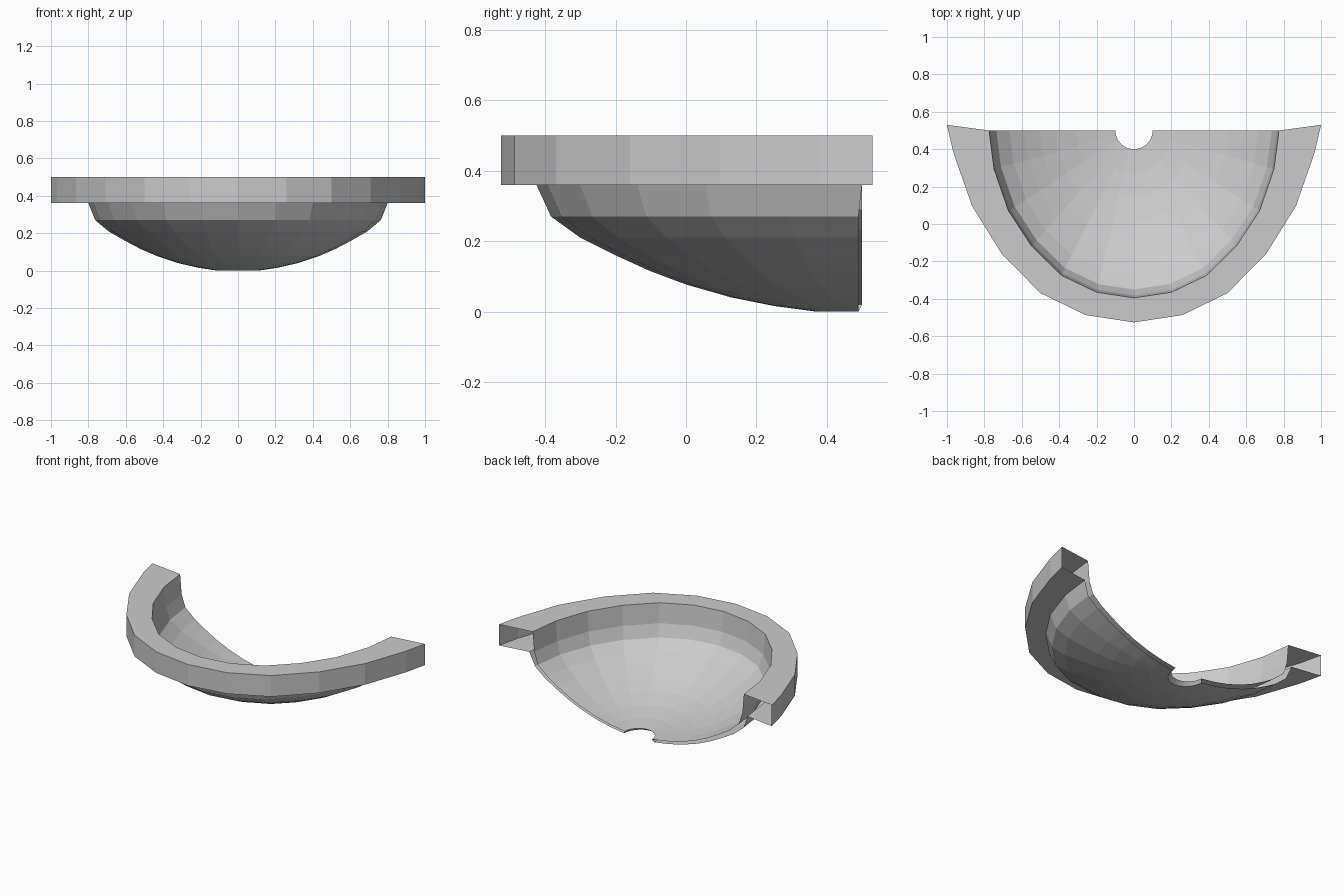
import bpy, bmesh, math

if "Cube" in bpy.data.objects:
    bpy.data.objects.remove(bpy.data.objects["Cube"])

# front-to-back depth of each ring point, every 15 degrees from the front centre
BOWL = (1, .966, .866, .69, .48, .23, 0)
RIM = (1, .963, .852, .653, .411, .14, 0)
ROUND = tuple(math.cos(math.radians(15 * i)) for i in range(7))


def ring(rx, ry, z, back=.5, shape=BOWL):
    """Half ring running left to right around the front."""
    return [(rx * math.sin(math.radians(15 * k)), back - ry * shape[abs(k)], z)
            for k in range(-6, 7)]


def strip(name, rings):
    """Flat-faced open surface joining successive half rings."""
    bm = bmesh.new()
    rows = [[bm.verts.new(p) for p in r] for r in rings]
    for a, b in zip(rows, rows[1:]):
        for i in range(len(a) - 1):
            bm.faces.new((a[i], b[i], b[i + 1], a[i + 1]))
    mesh = bpy.data.meshes.new(name)
    bm.to_mesh(mesh)
    bm.free()
    obj = bpy.data.objects.new(name, mesh)
    bpy.context.collection.objects.link(obj)
    return obj


# Inside of the basin, from the drain up to the lip
inner = [(.26, .035), (.40, .06), (.54, .097), (.65, .135), (.755, .18),
         (.86, .23), (.95, .29), (.985, .37), (1, .5)]
drain = ring(.1, .1, .02, .5, ROUND)
strip("inner_bowl", [drain] + [ring(.775 * t, .895 * t, z) for t, z in inner])

# Hollow rim: top, outer wall and underside, open at both back ends
strip("rim", [ring(.775, .895, .5),
              ring(1, 1.056, .5, .53, RIM),
              ring(1, 1.056, .36, .53, RIM),
              ring(.8, .925, .36)])

# Underside of the basin, from the rim down to the drain edge
outer = [(.955, .27), (.865, .21), (.757, .16), (.65, .115), (.54, .077),
         (.40, .04), (.27, .016), (.14, 0)]
strip("outer_bowl", [ring(.8, .925, .36)]
      + [ring(.8 * t, .925 * t - .01, z, .49) for t, z in outer] + [drain])
